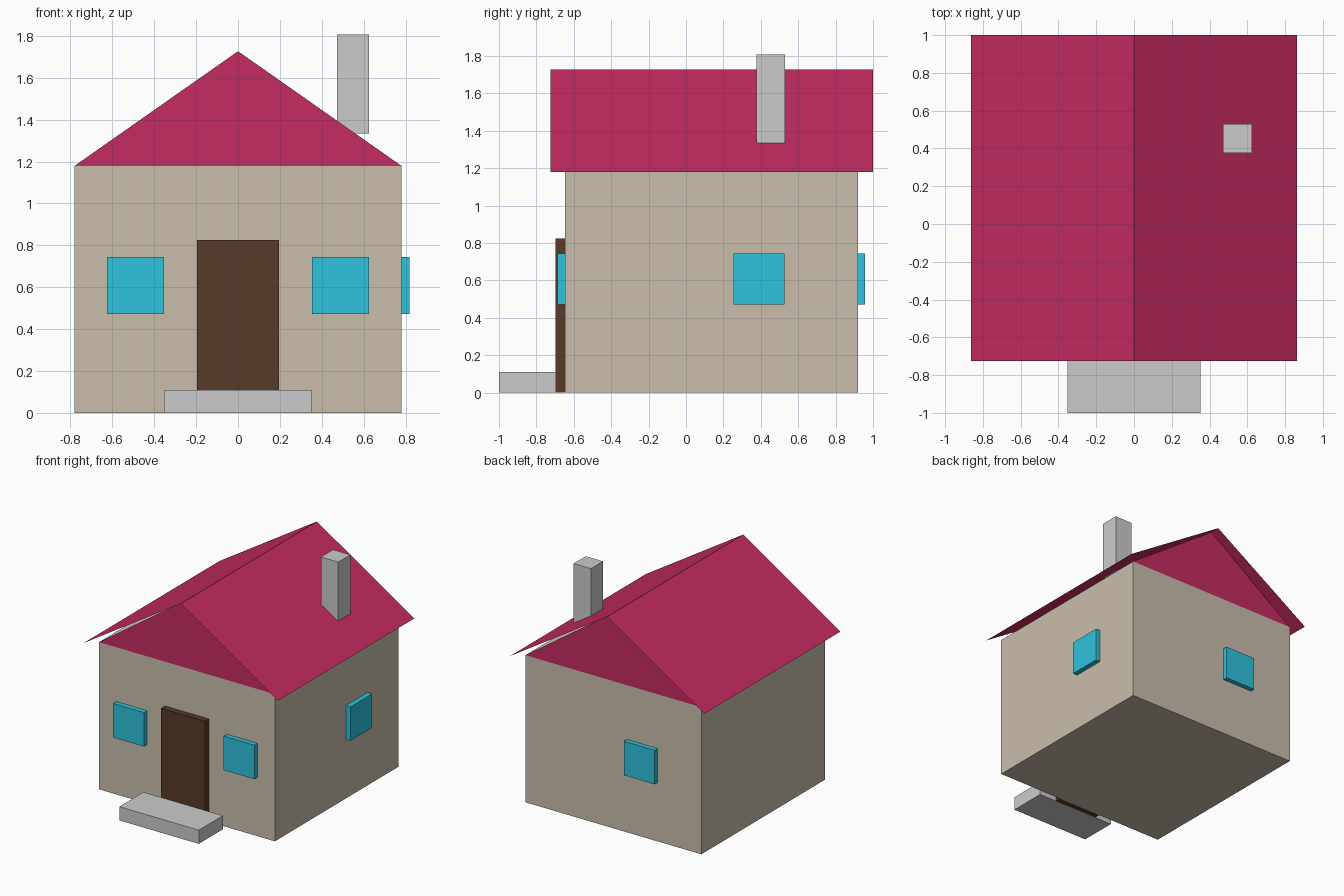
import bpy

if "Cube" in bpy.data.objects:
    bpy.data.objects.remove(bpy.data.objects["Cube"])


def lin(c):
    return c / 12.92 if c <= 0.04045 else ((c + 0.055) / 1.055) ** 2.4


def material(name, r, g, b):
    m = bpy.data.materials.new(name)
    m.diffuse_color = (lin(r / 255), lin(g / 255), lin(b / 255), 1)
    m.use_nodes = True
    m.node_tree.nodes["Principled BSDF"].inputs["Base Color"].default_value = m.diffuse_color
    return m


def mesh(name, verts, faces, mat=None):
    me = bpy.data.meshes.new(name)
    me.from_pydata(verts, [], faces)
    ob = bpy.data.objects.new(name, me)
    bpy.context.collection.objects.link(ob)
    if mat:
        me.materials.append(mat)
    return ob


def box(name, x, y, z, mat=None):
    verts = [(a, b, c) for a in x for b in y for c in z]
    faces = [(0, 1, 3, 2), (4, 6, 7, 5), (0, 4, 5, 1),
             (2, 3, 7, 6), (0, 2, 6, 4), (1, 5, 7, 3)]
    return mesh(name, verts, faces, mat)


plaster = material("plaster", 201, 190, 172)
red = material("roof_red", 197, 43, 98)
glass = material("glass", 46, 194, 220)
wood = material("wood", 87, 58, 40)

HALF, FRONT, BACK, EAVE, RIDGE = 0.78, -0.647, 0.92, 1.18, 1.727

# House body
box("walls", (-HALF, HALF), (FRONT, BACK), (0, EAVE), plaster)

# Thin gable panels flush with the end walls
for name, y, face in (("front_gable", FRONT, (0, 1, 2)), ("back_gable", BACK, (2, 1, 0))):
    mesh(name, [(-HALF, y, EAVE), (HALF, y, EAVE), (0, y, RIDGE)], [face], red)

# Sheet roof, overhanging on all sides
roof_half, y0, y1 = 0.863, -0.725, 1.0
mesh("roof", [(x, y, z) for x, z in ((-roof_half, EAVE), (0, RIDGE), (roof_half, EAVE))
              for y in (y0, y1)],
     [(0, 2, 3, 1), (2, 4, 5, 3)], red)

# Chimney, door and doorstep
box("chimney", (0.472, 0.626), (0.376, 0.53), (1.335, 1.807))
box("door", (-0.195, 0.195), (-0.697, FRONT), (0, 0.825), wood)
box("doorstep", (-0.352, 0.352), (-1.0, -0.695), (0, 0.11))

# Windows: two in front, one on the right, one at the back
wz = (0.472, 0.745)
box("front_window_left", (-0.626, -0.353), (-0.687, FRONT), wz, glass)
box("front_window_right", (0.353, 0.626), (-0.687, FRONT), wz, glass)
box("right_window", (HALF, 0.82), (0.254, 0.527), wz, glass)
box("back_window", (-0.393, -0.119), (BACK, 0.958), wz, glass)
